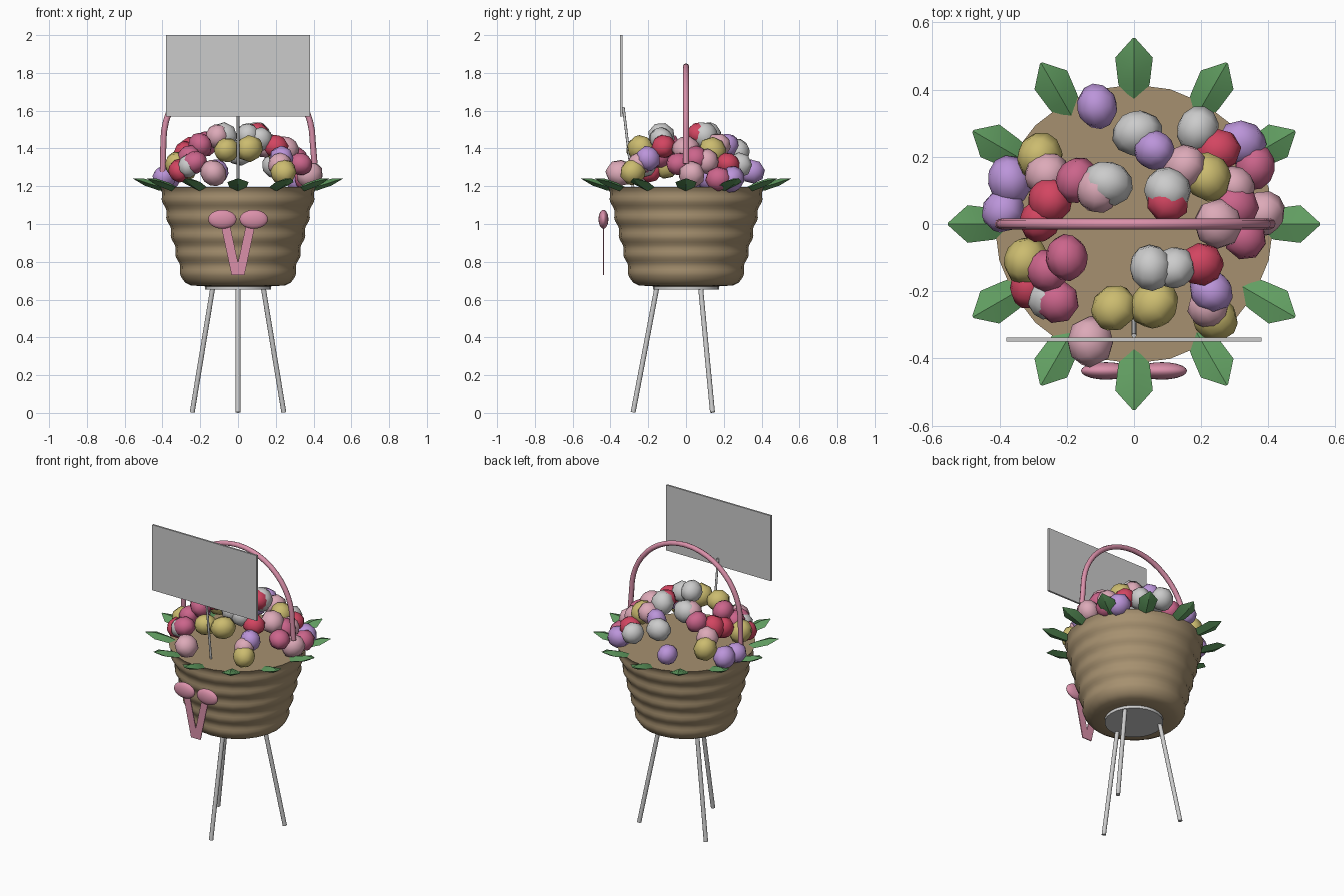
import bpy, bmesh, random
from math import sin, cos, pi, radians
from mathutils import Vector

random.seed(4)
if "Cube" in bpy.data.objects:
    bpy.data.objects.remove(bpy.data.objects["Cube"])


def material(name, rgb):
    mat = bpy.data.materials.new(name)
    mat.use_nodes = True
    mat.diffuse_color = (*rgb, 1)
    mat.node_tree.nodes["Principled BSDF"].inputs["Base Color"].default_value = (*rgb, 1)
    return mat


wicker = material("wicker", (.38, .28, .16))
ribbon = material("ribbon", (.7, .28, .4))
leaf_green = material("leaf_green", (.12, .34, .12))
petals = {
    "violet": material("violet", (.5, .3, .7)),
    "white": None,
    "pink": material("pink", (.72, .4, .48)),
    "magenta": material("magenta", (.6, .13, .26)),
    "red": material("red", (.65, .06, .12)),
    "yellow": material("yellow", (.6, .5, .16)),
}


def finish(obj, name, mat=None, angle=None):
    obj.name = name
    if mat:
        obj.data.materials.append(mat)
    if angle:
        bpy.ops.object.select_all(action="DESELECT")
        obj.select_set(True)
        bpy.context.view_layer.objects.active = obj
        bpy.ops.object.shade_smooth_by_angle(angle=radians(angle))
    return obj


def from_bmesh(bm, name, mat=None, angle=None):
    bmesh.ops.recalc_face_normals(bm, faces=bm.faces)
    mesh = bpy.data.meshes.new(name)
    bm.to_mesh(mesh)
    bm.free()
    obj = bpy.data.objects.new(name, mesh)
    bpy.context.collection.objects.link(obj)
    return finish(obj, name, mat, angle)


def loft(rings, name, mat=None, angle=None):
    """Skin a list of equal-sized point rings and cap both ends."""
    bm = bmesh.new()
    rows = [[bm.verts.new(p) for p in ring] for ring in rings]
    n = len(rows[0])
    for low, high in zip(rows, rows[1:]):
        for i in range(n):
            j = (i + 1) % n
            bm.faces.new((low[i], low[j], high[j], high[i]))
    bm.faces.new(rows[0])
    bm.faces.new(rows[-1])
    return from_bmesh(bm, name, mat, angle)


def circle(radius, z, sides=24):
    return [(radius * cos(2 * pi * i / sides), radius * sin(2 * pi * i / sides), z)
            for i in range(sides)]


def rod(start, end, radius, name):
    a, b = Vector(start), Vector(end)
    bpy.ops.mesh.primitive_cylinder_add(vertices=12, radius=radius, depth=(b - a).length,
                                        location=(a + b) / 2)
    obj = bpy.context.object
    obj.rotation_euler = (b - a).to_track_quat("Z", "Y").to_euler()
    return finish(obj, name, None, 40)


def ball(name, location, scale, mat, segments, rings, spin=(0, 0, 0)):
    bpy.ops.mesh.primitive_uv_sphere_add(segments=segments, ring_count=rings, radius=1,
                                         location=location, rotation=spin)
    bpy.context.object.scale = scale
    return finish(bpy.context.object, name, mat, 60)


# Basket: rounded foot, rippled flaring wall, flat top
rings = [circle(.17, .67), circle(.25, .675), circle(.28, .69)]
steps = 30
for k in range(steps + 1):
    t = k / steps
    rings.append(circle(.295 + .12 * t + .006 * sin(t * 10 * pi), .71 + .485 * t))
loft(rings, "basket", wicker, 40)

# Stand: round plate on three splayed legs
loft([circle(.175, .652), circle(.175, .672)], "stand_plate", None, 40)
for k in range(3):
    a = -pi / 2 + k * 2 * pi / 3
    rod((.28 * cos(a), .28 * sin(a), .003), (.155 * cos(a), .155 * sin(a), .66),
        .013, "stand_leg")

# Leaves around the rim, each a pointed diamond-section loft
stations = [(.37, .035, .012), (.42, .047, .02), (.495, .056, .018), (.553, .004, .002)]
for k in range(12):
    a = k * pi / 6
    out, side = Vector((cos(a), sin(a), 0)), Vector((-sin(a), cos(a), 0))
    rings = []
    for r, w, t in stations:
        mid = out * r + Vector((0, 0, 1.185 + (r - .38) * .32))
        up = Vector((0, 0, t))
        rings.append([mid + side * w, mid + up, mid - side * w, mid - up])
    loft(rings, "leaf", leaf_green, 30)

# Arched carrying handle
curve = bpy.data.curves.new("handle", "CURVE")
curve.dimensions = "3D"
curve.bevel_depth = .016
curve.bevel_resolution = 2
curve.use_fill_caps = True
path = [(-.4, 1.2)]
path += [(-.395 * cos(pi * i / 24), 1.44 + .395 * sin(pi * i / 24)) for i in range(25)]
path += [(.405, 1.32)]
spline = curve.splines.new("POLY")
spline.points.add(len(path) - 1)
for point, (x, z) in zip(spline.points, path):
    point.co = (x, 0, z, 1)
handle = bpy.data.objects.new("handle", curve)
bpy.context.collection.objects.link(handle)
curve.materials.append(ribbon)

# Flower heads by colour, laid over a shallow dome
bunches = {
    "violet": [(-.11, .35), (.06, .22), (-.37, .13), (-.39, .04), (.32, .24), (.23, -.2)],
    "white": [(.01, .27), (.19, .28), (-.08, .12), (.1, .1), (.05, -.13), (.12, -.13),
              (-.26, -.22)],
    "pink": [(-.26, .15), (-.11, .1), (.15, .17), (.25, 0), (.38, .03), (.3, .11),
             (-.13, -.35), (.22, -.25)],
    "magenta": [(-.17, .13), (.36, .17), (-.2, -.1), (-.26, -.14), (-.23, -.23),
                (.33, -.04), (.3, .05)],
    "red": [(.25, .22), (-.25, .07), (-.28, .01), (.2, -.12), (-.31, -.19), (.1, .07)],
    "yellow": [(-.28, .2), (.22, .14), (-.06, -.25), (.06, -.24), (-.32, -.11), (.24, -.28)],
}
for colour, places in bunches.items():
    for x, y in places:
        z = 1.5 - 1.65 * (x * x + y * y)
        size = random.uniform(.063, .075)
        spin = [random.uniform(0, pi) for _ in range(3)]
        ball("flower_" + colour, (x, y, z), (size, size * 1.05, size * .9),
             petals[colour], 8, 6, spin)

# Ribbon bow: two loops with crossing tails
for s in (-1, 1):
    ball("bow_loop", (s * .083, -.437, 1.025), (.075, .026, .05), ribbon, 20, 12)
    tail = [[(s * x, y, z) for x, y in
             ((mid - .024, -.44), (mid + .024, -.44), (mid + .024, -.434), (mid - .024, -.434))]
            for mid, z in ((.01, .73), (.07, 1.01))]
    loft(tail, "bow_tail", ribbon)

# Sign board on a leaning stick
bpy.ops.mesh.primitive_cube_add(size=1, location=(0, -.343, 1.785))
bpy.context.object.scale = (.76, .012, .43)
finish(bpy.context.object, "sign_board")
rod((0, -.28, 1.19), (0, -.332, 1.62), .007, "sign_stick")
